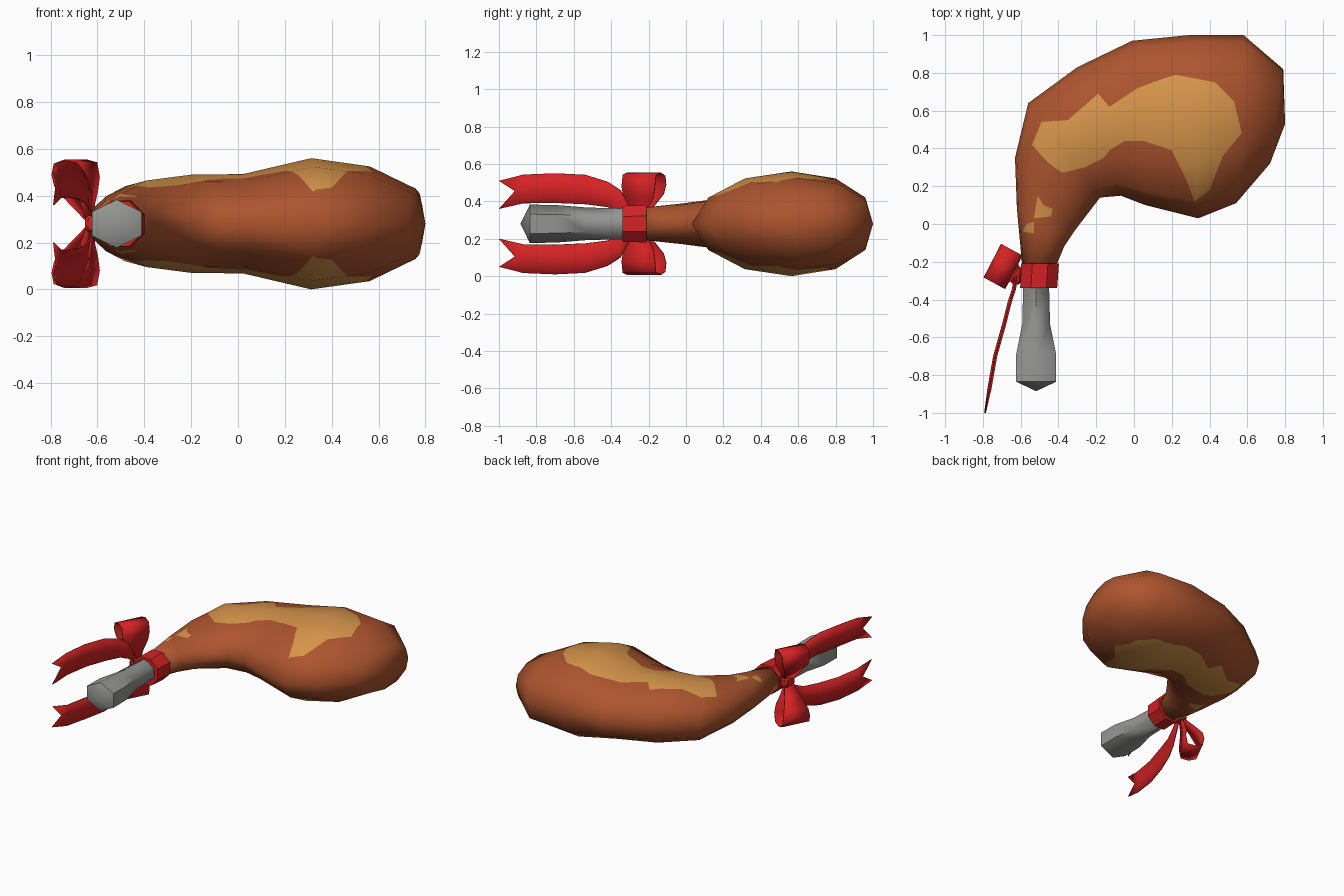
import bpy, bmesh, math
from mathutils import Vector

if "Cube" in bpy.data.objects:
    bpy.data.objects.remove(bpy.data.objects["Cube"])

MID = .28  # height of the plane of symmetry


def material(name, r, g, b):
    mat = bpy.data.materials.new(name)
    mat.use_nodes = True
    mat.diffuse_color = (r, g, b, 1)
    mat.node_tree.nodes["Principled BSDF"].inputs["Base Color"].default_value = (r, g, b, 1)
    return mat


BROWN = material("roast_brown", .42, .09, .028)
GOLD = material("golden_skin", .68, .30, .07)
GREY = material("bone_grey", .30, .30, .29)
RED = material("ribbon_red", .66, .016, .018)


def finish(name, bm, mats, angle=50):
    mesh = bpy.data.meshes.new(name)
    bm.to_mesh(mesh)
    bm.free()
    for mat in mats:
        mesh.materials.append(mat)
    for poly in mesh.polygons:
        poly.use_smooth = True
    mesh.set_sharp_from_angle(angle=math.radians(angle))
    obj = bpy.data.objects.new(name, mesh)
    bpy.context.collection.objects.link(obj)
    return obj


def loft(rings, start=None, end=None, closed=True):
    """Skin neighbouring rings; optional poles close the ends."""
    bm = bmesh.new()
    rows = [[bm.verts.new(p) for p in ring] for ring in rings]
    n = len(rows[0])
    spans = [(i, (i + 1) % n) for i in range(n if closed else n - 1)]
    for a, b in zip(rows, rows[1:]):
        for i, j in spans:
            bm.faces.new((a[i], a[j], b[j], b[i]))
    for pole, row in ((start, rows[0]), (end, rows[-1])):
        if pole:
            tip = bm.verts.new(pole)
            for i, j in spans:
                bm.faces.new((row[i], row[j], tip))
    bmesh.ops.recalc_face_normals(bm, faces=bm.faces)
    return bm


def oval(x, y, rx, rz, sides, turn=0):
    angles = [math.tau * (i + turn) / sides for i in range(sides)]
    return [(x + rx * math.cos(a), y, MID + rz * math.sin(a)) for a in angles]


# Meat: each section is outer point, inner point, half height
SECTIONS = [
    (-.59, -.24, -.42, -.24, .085),
    (-.62, .08, -.37, -.12, .11),
    (-.63, .35, -.31, -.03, .135),
    (-.56, .64, -.18, .14, .185),
    (-.30, .83, -.07, .15, .21),
    (-.01, .97, .06, .10, .212),
    (.29, 1, .34, .03, .28),
    (.58, 1, .54, .11, .245),
    (.79, .82, .72, .32, .15),
]


def meat_ring(ox, oy, ix, iy, h, sides=12):
    mid = Vector((ox + ix, oy + iy, 2 * MID)) / 2
    half = Vector((ox - ix, oy - iy, 0)) / 2
    ring = []
    for i in range(sides):
        c, s = math.cos(math.tau * i / sides), math.sin(math.tau * i / sides)
        ring.append(mid + half * (c + .1 * abs(s)) + Vector((0, 0, h * s)))
    return ring


# Outlines of the golden areas, seen in plan and shared by both sides
PATCHES = [
    [(-.54, .42), (-.49, .54), (-.35, .55), (-.19, .69), (-.13, .62), (.02, .72),
     (.1, .75), (.22, .79), (.43, .75), (.53, .65), (.57, .48), (.47, .36),
     (.4, .18), (.32, .12), (.27, .25), (.2, .39), (.05, .44), (-.05, .44),
     (-.13, .39), (-.16, .35), (-.26, .3), (-.38, .27), (-.46, .33)],
    [(-.51, .15), (-.48, .1), (-.43, .08), (-.44, .04), (-.53, .03), (-.52, .09)],
    [(-.57, .0), (-.53, .01), (-.53, -.05), (-.59, -.04)],
]


def inside(p, outline):
    hit = False
    for (ax, ay), (bx, by) in zip(outline, outline[1:] + outline[:1]):
        if (ay > p.y) != (by > p.y) and p.x < ax + (bx - ax) * (p.y - ay) / (by - ay):
            hit = not hit
    return hit


def cut_along(bm, a, b):
    """Cut the faces near the segment with the upright plane through it."""
    lo = [min(a[k], b[k]) for k in (0, 1)]
    hi = [max(a[k], b[k]) for k in (0, 1)]
    near = []
    for f in bm.faces:
        if all(min(v.co[k] for v in f.verts) <= hi[k] and
               max(v.co[k] for v in f.verts) >= lo[k] for k in (0, 1)):
            near.append(f)
    geom = set(near)
    for f in near:
        geom.update(f.verts)
        geom.update(f.edges)
    bmesh.ops.bisect_plane(bm, geom=list(geom), dist=.00001, plane_co=(*a, MID),
                           plane_no=(b[1] - a[1], a[0] - b[0], 0))


bm = loft([meat_ring(*s) for s in SECTIONS], (-.5, -.25, MID), (.8, .53, MID))
bmesh.ops.triangulate(bm, faces=bm.faces)
bm.normal_update()
soft = bm.verts.layers.float_vector.new("soft")  # keeps shading even over the cuts
for v in bm.verts:
    v[soft] = v.normal
for outline in PATCHES:
    for a, b in zip(outline, outline[1:] + outline[:1]):
        cut_along(bm, a, b)
bmesh.ops.triangulate(bm, faces=bm.faces)
for f in bm.faces:
    centre = f.calc_center_median()
    f.material_index = int(any(inside(centre, o) for o in PATCHES))
bm.verts.index_update()
normals = [Vector(v[soft]).normalized() for v in bm.verts]
bm.verts.layers.float_vector.remove(soft)
meat = finish("meat", bm, [BROWN, GOLD], 180)
meat.data.normals_split_custom_set_from_vertices(normals)

# Bone handle: six sided, flaring to a blunt tip
BONE = [(-.25, .08, .085), (-.36, .08, .083), (-.53, .085, .087),
        (-.69, .122, .1), (-.835, .122, .103)]
bm = loft([oval(-.518, y, rx, rz, 6, .5) for y, rx, rz in BONE],
          end=(-.518, -.885, MID))
finish("bone", bm, [GREY], 60)

# Ribbon band around the joint
bm = loft([oval(-.5, -.21, .09, .08, 8, .5), oval(-.497, -.21, .108, .108, 8, .5),
           oval(-.505, -.34, .106, .104, 8, .5), oval(-.51, -.34, .08, .08, 8, .5)])
finish("ribbon_band", bm, [RED], 40)

# Knot on the side of the band
bm = bmesh.new()
bmesh.ops.create_cube(bm, size=1)
for v in bm.verts:
    v.co = Vector((-.625 + v.co.x * .055, -.27 + v.co.y * .1, MID + v.co.z * .07))
bmesh.ops.bevel(bm, geom=bm.edges[:], offset=.012, segments=1, affect='EDGES')
finish("ribbon_knot", bm, [RED], 40)

# Bow loop: across, height, half width, distance out from the knot
LOOP = [(0, .01, .03, 0), (.03, .09, .06, .6), (.058, .16, .09, .95), (.062, .21, .1, 1),
        (.052, .255, .1, 1), (0, .272, .1, 1), (-.05, .26, .1, 1), (-.062, .2, .1, 1),
        (-.055, .14, .09, .95), (-.03, .08, .06, .6), (0, .01, .03, 0)]
# Tail: x, y, lower and upper height above the middle
TAIL = [(-.62, -.27, -.01, .03), (-.637, -.35, .06, .18), (-.66, -.42, .09, .225),
        (-.69, -.54, .105, .262), (-.735, -.7, .112, .27), (-.765, -.87, .11, .263)]
KNOT, OUT = Vector((-.63, -.27, 0)), Vector((-.693, -.225, 0))
ACROSS, ALONG = Vector((-.88, .48, 0)), Vector((.46, .89, 0))


def thin(obj):
    mod = obj.modifiers.new("thickness", 'SOLIDIFY')
    mod.thickness = .006
    mod.offset = 0


for side, sign in (("upper", 1), ("lower", -1)):
    rings = []
    for t, z, w, out in LOOP:
        mid = KNOT.lerp(OUT, out) + ACROSS * t + Vector((0, 0, MID + sign * z))
        rings.append([mid - ALONG * w, mid + ALONG * w])
    thin(finish(side + "_bow_loop", loft(rings, closed=False), [RED], 60))

    rings = []
    for x, y, lo, hi in TAIL:
        rings.append([(x + .008, y, MID + sign * lo), (x - .008, y, MID + sign * (lo + hi) / 2),
                      (x, y, MID + sign * hi)])
    # swallow-tail end
    rings.append([(-.787, -1, MID + sign * .08), (-.775, -.915, MID + sign * .175),
                  (-.79, -1, MID + sign * .23)])
    thin(finish(side + "_ribbon_tail", loft(rings, closed=False), [RED], 60))
